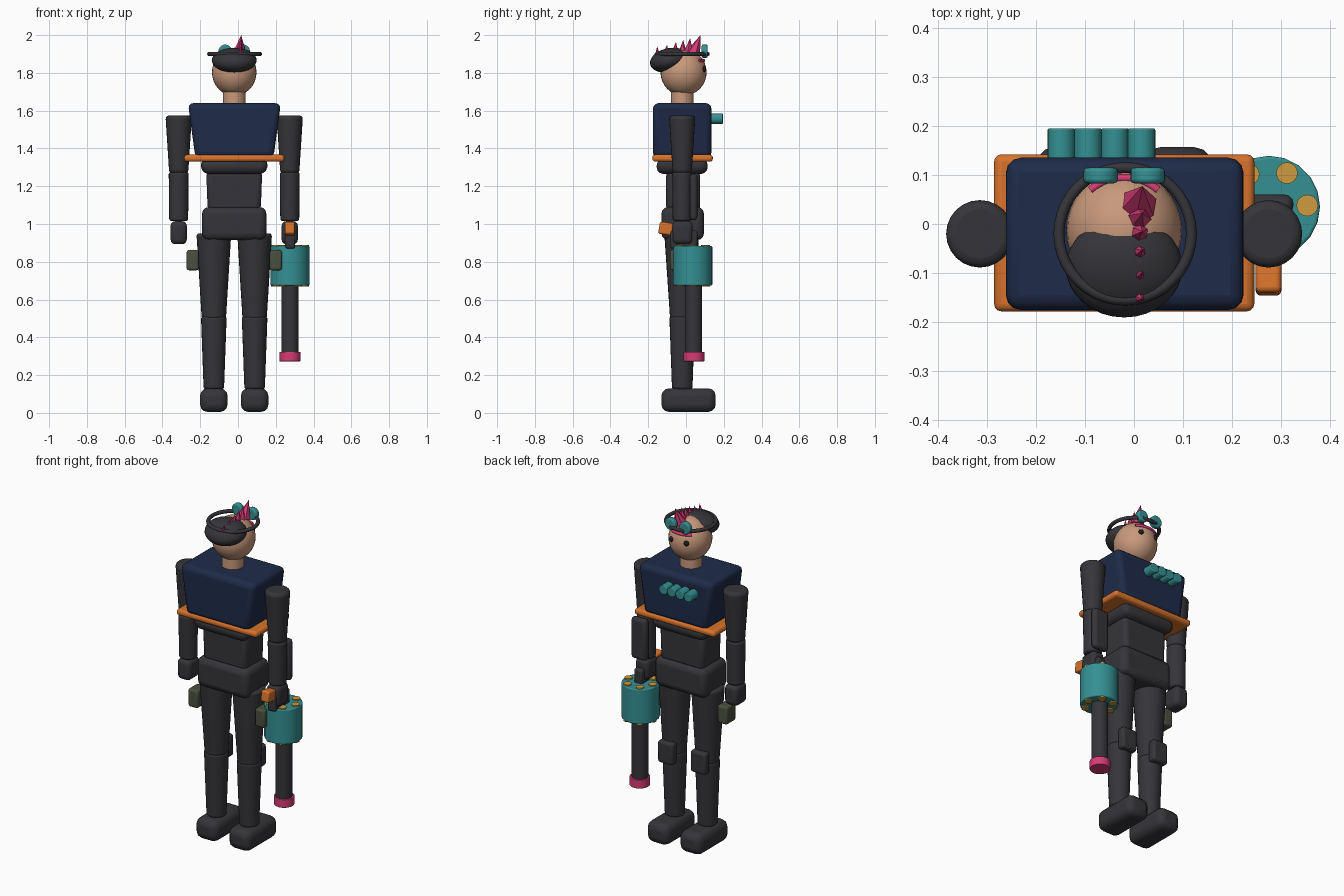
import bpy, bmesh, math
from mathutils import Vector, Matrix

if "Cube" in bpy.data.objects:
    bpy.data.objects.remove(bpy.data.objects["Cube"])

CX, CY = -0.02, -0.02   # body axis


def material(name, r, g, b):
    m = bpy.data.materials.new(name)
    m.diffuse_color = (r, g, b, 1)
    m.use_nodes = True
    m.node_tree.nodes["Principled BSDF"].inputs["Base Color"].default_value = m.diffuse_color
    return m


DARK = material("charcoal", 0.036, 0.036, 0.042)
NAVY = material("navy", 0.013, 0.024, 0.065)
ORANGE = material("orange", 0.68, 0.17, 0.025)
TEAL = material("teal", 0.035, 0.28, 0.29)
PINK = material("pink", 0.68, 0.045, 0.18)
SKIN = material("skin", 0.58, 0.32, 0.20)
YELLOW = material("brass", 0.62, 0.33, 0.05)
OLIVE = material("olive", 0.07, 0.08, 0.05)
BLACK = material("eye_black", 0.012, 0.012, 0.014)


def finish(name, bm, mat, bevel=0, smooth=True, segments=3):
    """Turn a bmesh into a coloured object with optional rounded edges."""
    me = bpy.data.meshes.new(name)
    bmesh.ops.recalc_face_normals(bm, faces=bm.faces[:])
    bm.to_mesh(me)
    bm.free()
    ob = bpy.data.objects.new(name, me)
    bpy.context.collection.objects.link(ob)
    me.materials.append(mat)
    if bevel:
        mod = ob.modifiers.new("round", 'BEVEL')
        mod.width, mod.segments = bevel, segments
        mod.limit_method, mod.angle_limit = 'ANGLE', math.radians(40)
    if smooth:
        bpy.ops.object.select_all(action='DESELECT')
        ob.select_set(True)
        bpy.context.view_layer.objects.active = ob
        bpy.ops.object.shade_smooth_by_angle(angle=math.radians(40))
    return ob


def box(name, mat, x, y, z, bevel=0.02, taper=1.0, rot=0):
    """Rounded box from (min, max) ranges; taper scales the bottom in x."""
    bm = bmesh.new()
    bmesh.ops.create_cube(bm, size=1)
    for v in bm.verts:
        if v.co.z < 0:
            v.co.x *= taper
    size = [b - a for a, b in (x, y, z)]
    mid = Vector([(a + b) / 2 for a, b in (x, y, z)])
    bmesh.ops.transform(bm, verts=bm.verts, matrix=Matrix.Translation(mid)
                        @ Matrix.Rotation(rot, 4, 'X') @ Matrix.Diagonal((*size, 1)))
    return finish(name, bm, mat, bevel)


def rod(name, mat, a, b, r1, r2=None, bevel=0, sides=24, smooth=True):
    """Cylinder or cone running from point a to point b."""
    a, b = Vector(a), Vector(b)
    bm = bmesh.new()
    bmesh.ops.create_cone(bm, cap_ends=True, segments=sides, radius1=r1,
                          radius2=r1 if r2 is None else r2, depth=(b - a).length)
    rot = (b - a).to_track_quat('Z', 'Y').to_matrix().to_4x4()
    bmesh.ops.transform(bm, verts=bm.verts, matrix=Matrix.Translation((a + b) / 2) @ rot)
    return finish(name, bm, mat, bevel, smooth)


def ball(name, mat, c, r, rot=0, seg=32):
    bm = bmesh.new()
    bmesh.ops.create_uvsphere(bm, u_segments=seg, v_segments=seg // 2, radius=1)
    bmesh.ops.transform(bm, verts=bm.verts, matrix=Matrix.Translation(c)
                        @ Matrix.Rotation(rot, 4, 'X') @ Matrix.Diagonal((*r, 1)))
    return finish(name, bm, mat)


def arc_tube(name, mat, c, r, thick, start, end, n=40):
    """Horizontal tube along an arc; a full turn makes a ring."""
    cu = bpy.data.curves.new(name, 'CURVE')
    cu.dimensions, cu.bevel_depth, cu.bevel_resolution = '3D', thick, 3
    full = end - start >= 360
    cu.use_fill_caps = not full
    sp = cu.splines.new('POLY')
    sp.points.add(n - 1)
    sp.use_cyclic_u = full
    for i, p in enumerate(sp.points):
        t = math.radians(start + (end - start) * i / (n if full else n - 1))
        p.co = (c[0] + r * math.cos(t), c[1] + r * math.sin(t), c[2], 1)
    cu.materials.append(mat)
    ob = bpy.data.objects.new(name, cu)
    bpy.context.collection.objects.link(ob)


# Torso
box("chest_armour", NAVY, (-0.265, 0.227), (-0.175, 0.135), (1.35, 1.64), 0.03, 0.84)
box("chest_rim", ORANGE, (-0.285, 0.245), (-0.178, 0.142), (1.33, 1.367), 0.015)
box("ribs", DARK, (-0.2, 0.16), (-0.155, 0.115), (1.265, 1.345), 0.035, 0.95)
box("abdomen", DARK, (-0.168, 0.128), (-0.105, 0.075), (1.07, 1.28), 0.025, 0.95)
box("pelvis", DARK, (-0.19, 0.15), (-0.13, 0.095), (0.915, 1.09), 0.035)
for i in range(4):
    x = -0.148 + i * 0.0545
    rod("chest_canister", TEAL, (x, 0.12, 1.558), (x, 0.195, 1.558), 0.028, bevel=0.004)

# Limbs, one set for each side
for s, side in ((-1, "left"), (1, "right")):
    lx, ax = CX + s * 0.108, CX + s * 0.294
    box(side + "_foot", DARK, (lx - 0.073, lx + 0.073), (-0.13, 0.157), (0.005, 0.13), 0.04)
    rod(side + "_shin", DARK, (lx, CY, 0.125), (lx, CY, 0.51), 0.054, 0.068, 0.012)
    rod(side + "_thigh", DARK, (lx, CY, 0.495), (lx, CY - 0.003, 0.95), 0.064, 0.092, 0.015)
    box(side + "_knee_pad", DARK, (lx - 0.05, lx + 0.05), (0.025, 0.075), (0.455, 0.585), 0.015)
    px = CX + s * 0.22
    box(side + "_pouch", OLIVE, (px - 0.032, px + 0.032), (-0.085, 0.005), (0.755, 0.862), 0.012)
    rod(side + "_upper_arm", DARK, (ax, CY, 1.265), (ax, CY, 1.575), 0.05, 0.07, 0.02)
    rod(side + "_forearm", DARK, (ax, CY, 1.015), (ax, CY, 1.275), 0.05, 0.053, 0.012)
    box(side + "_hand", DARK, (ax - 0.043, ax + 0.043), (-0.073, 0.035), (0.893, 1.015), 0.025)
box("right_forearm_guard", DARK, (0.225, 0.325), (0.02, 0.06), (1.02, 1.265), 0.018)

# Head
rod("neck", SKIN, (CX, CY, 1.6), (CX, CY, 1.73), 0.06)
ball("head", SKIN, (CX, -0.013, 1.803), (0.118, 0.122, 0.124))
ball("hair", DARK, (CX, -0.088, 1.867), (0.119, 0.104, 0.064), math.radians(12))
arc_tube("headband", DARK, (CX + 0.002, -0.02, 1.9), 0.135, 0.011, 0, 360)
arc_tube("face_stripe", PINK, (CX, -0.013, 1.866), 0.107, 0.008, 50, 130, 14)
for s in (-1, 1):
    x = CX + s * 0.048
    rod("goggle_lens", TEAL, (x, 0.083, 1.915), (x, 0.115, 1.915), 0.035, bevel=0.008)
    ball("eye", BLACK, (x, 0.094, 1.82), (0.016, 0.012, 0.016), seg=16)

# Crest: row of leaning faceted spikes (base y, base z, tip y, tip z, radius)
for by, bz, ty, tz, r in ((0.04, 1.905, 0.077, 2.0, 0.038), (0.013, 1.91, 0.022, 1.985, 0.026),
                          (-0.018, 1.91, -0.015, 1.975, 0.021), (-0.058, 1.915, -0.053, 1.965, 0.016),
                          (-0.105, 1.912, -0.1, 1.95, 0.013), (-0.15, 1.895, -0.153, 1.942, 0.013)):
    rod("crest_spike", PINK, (0.01, by, bz), (0.017, ty, tz), r, 0, sides=6, smooth=False)

# Hand-held launcher pointing down
GX, GY = 0.275, 0.035
box("launcher_body", DARK, (0.25, 0.303), (-0.085, 0.06), (0.87, 0.965), 0.012)
box("launcher_grip", ORANGE, (0.248, 0.3), (-0.143, -0.07), (0.943, 1.008), 0.01, rot=-0.15)
rod("drum", TEAL, (GX, GY, 0.675), (GX, GY, 0.883), 0.104, bevel=0.006, sides=20)
for i in range(6):
    t = math.radians(2 + 60 * i)
    x, y = GX + 0.078 * math.cos(t), GY + 0.078 * math.sin(t)
    rod("drum_round", YELLOW, (x, y, 0.668), (x, y, 0.89), 0.022, sides=16)
rod("barrel", DARK, (GX, GY + 0.005, 0.3), (GX, GY + 0.005, 0.69), 0.046)
rod("muzzle", PINK, (GX, GY + 0.007, 0.273), (GX, GY + 0.007, 0.323), 0.056, bevel=0.003)
